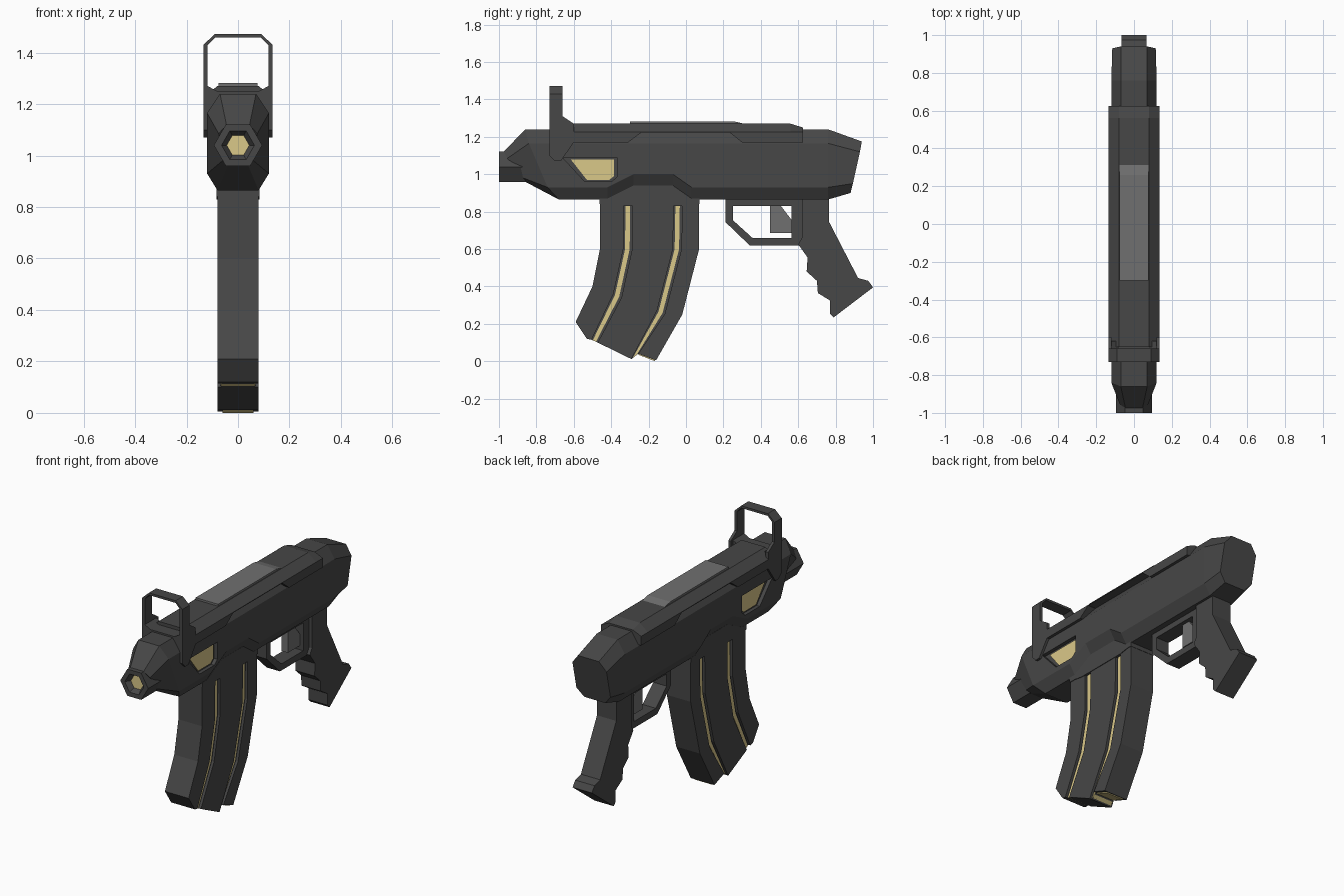
import bpy, bmesh, math

if bpy.data.objects.get("Cube"):
    bpy.data.objects.remove(bpy.data.objects["Cube"])


def material(name, rgb):
    m = bpy.data.materials.new(name)
    m.use_nodes = True
    m.diffuse_color = (*rgb, 1)
    m.node_tree.nodes["Principled BSDF"].inputs["Base Color"].default_value = (*rgb, 1)
    return m


dark = material("dark gunmetal", (.063, .063, .063))
grey = material("mid grey", (.16, .16, .16))
gold = material("pale gold", (.70, .58, .25))


def loft(name, rings, *mats):
    """Skin a row of rings with equal point counts and cap both ends."""
    bm = bmesh.new()
    rows = [[bm.verts.new(p) for p in ring] for ring in rings]
    n = len(rows[0])
    for a, b in zip(rows, rows[1:]):
        for i in range(n):
            bm.faces.new((a[i], a[(i + 1) % n], b[(i + 1) % n], b[i]))
    bm.faces.new(rows[0])
    last = bm.faces.new(rows[-1])
    last.material_index = len(mats) - 1
    bmesh.ops.recalc_face_normals(bm, faces=bm.faces)
    me = bpy.data.meshes.new(name)
    bm.to_mesh(me)
    bm.free()
    for m in mats:
        me.materials.append(m)
    ob = bpy.data.objects.new(name, me)
    bpy.context.collection.objects.link(ob)
    return ob


def side_prism(name, yz, x0, x1, mat):
    return loft(name, [[(x, y, z) for y, z in yz] for x in (x0, x1)], mat)


def front_prism(name, half, y0, y1, mat):
    xz = half + [(-x, z) for x, z in reversed(half)]
    return loft(name, [[(x, y, z) for x, z in xz] for y in (y0, y1)], mat)


def mirrored(half):
    """Close a ring from its +x points, listed top to bottom."""
    return half + [(-x, y, z) for x, y, z in reversed(half)]


# Receiver: octagonal loft, lower chamfer lifts around the magazine well
def section(y, lift=0):
    return mirrored([(.07, y, 1.24), (.12, y, 1.165),
                     (.12, y, .93 + lift), (.08, y, .865 + lift)])


nose = mirrored([(.045, -.975, 1.12), (.075, -.955, 1.085), (.06, -.87, .98), (.04, -.86, .96)])
shoulder = mirrored([(.07, -.86, 1.24), (.12, -.84, 1.165), (.12, -.74, .93), (.08, -.68, .865)])
butt = mirrored([(.07, .94, 1.175), (.115, .93, 1.12), (.115, .892, .95), (.07, .88, .90)])
receiver = loft("receiver", [nose, shoulder, section(-.42), section(-.28, .07),
                             section(-.07, .07), section(.03), section(.76), butt], dark)

# Recessed gold side windows
opening = [(-.66, 1.09), (-.37, 1.09), (-.37, .985), (-.40, .96), (-.54, .96)]
pane = [(-.615, 1.078), (-.385, 1.078), (-.385, .99), (-.41, .97), (-.53, .97)]
for s, label in ((1, "left"), (-1, "right")):
    cutter = side_prism("window_cutter", opening, s * .098, s * .2, dark)
    mod = receiver.modifiers.new("window", 'BOOLEAN')
    mod.operation = 'DIFFERENCE'
    mod.solver = 'EXACT'
    mod.object = cutter
    bpy.context.view_layer.objects.active = receiver
    bpy.ops.object.modifier_apply(modifier=mod.name)
    bpy.data.objects.remove(cutter)
    side_prism(label + "_window", pane, s * .095, s * .103, gold)


# Hexagonal muzzle with a funnel bore ending in gold
def hexagon(r, y):
    return [(r * math.cos(i * math.pi / 3), y, 1.04 + r * math.sin(i * math.pi / 3))
            for i in range(6)]


loft("muzzle", [hexagon(.094, -.72), hexagon(.094, -1), hexagon(.064, -1),
                hexagon(.044, -.97)], dark, gold)


# Top cover: overhanging roof whose eave is notched in the middle
def roof(y, eave, top=1.27):
    return mirrored([(.08, y, top), (.135, y, 1.226), (.135, y, eave), (.11, y, eave)])


loft("top_cover", [roof(-.65, 1.17), roof(-.31, 1.17), roof(-.24, 1.222), roof(.235, 1.222),
                   roof(.30, 1.17), roof(.56, 1.17), roof(.625, 1.17, 1.25)], dark)
side_prism("top_plate", [(-.30, 1.26), (-.30, 1.282), (.26, 1.282), (.32, 1.268), (.32, 1.26)],
           -.076, .076, grey)

# Front sight: side cheeks, cradle and bridge
cheek = [(-.73, 1.43), (-.66, 1.43), (-.66, 1.31), (-.60, 1.27), (-.60, 1.17),
         (-.67, 1.07), (-.70, 1.07), (-.73, 1.10)]
for s, label in ((1, "left"), (-1, "right")):
    side_prism(label + "_sight_cheek", cheek, s * .118, s * .135, dark)
front_prism("sight_cradle", [(.08, 1.25), (.128, 1.275), (.128, 1.16)], -.729, -.62, dark)
loft("sight_bridge", [[(x, y, z) for y, z in ((-.73, z0), (-.66, z0), (-.66, z1), (-.73, z1))]
                      for x, z0, z1 in ((-.135, 1.41, 1.43), (-.09, 1.458, 1.472),
                                        (.09, 1.458, 1.472), (.135, 1.41, 1.43))], dark)

# Magazine: three dark shells split by grooves over a core with gold strips
front = [(-.46, .87), (-.46, .60), (-.50, .40), (-.59, .21)]
groove_a = [(-.333, .87), (-.335, .60), (-.388, .36), (-.505, .115)]
groove_b = [(-.285, .87), (-.288, .60), (-.345, .34), (-.472, .10)]
groove_c = [(-.065, .87), (-.07, .60), (-.155, .27), (-.292, .012)]
groove_d = [(-.02, .87), (-.024, .60), (-.113, .255), (-.255, .04)]
back = [(.07, .87), (.07, .60), (-.02, .25), (-.16, .005)]


def shell(name, a, b, half, mat):
    side_prism(name, a + b[::-1], -half, half, mat)


def between(a, b, t):
    return [(p[0] + (q[0] - p[0]) * t, p[1] + (q[1] - p[1]) * t) for p, q in zip(a, b)]


shell("magazine_front", front + [(-.53, .12)], groove_a, .08, dark)
shell("magazine_middle", groove_b, groove_c, .08, dark)
shell("magazine_rear", groove_d, back, .08, dark)
for label, a, b in (("front", groove_a, groove_b), ("rear", groove_c, groove_d)):
    shell(label + "_groove_floor", a, b, .064, dark)
    shell(label + "_gold_strip", between(a, b, .2), between(a, b, .72), .068, gold)
side_prism("magazine_foot_plate", [(-.25, .05), (-.17, .016), (-.165, .0), (-.255, .035)],
           -.06, .06, gold)

# Collar where the magazine enters the receiver
side_prism("magazine_collar", [(-.462, .87), (-.42, .87), (-.28, .94), (-.07, .94), (.03, .87),
                               (.072, .87), (.072, .84), (.04, .84), (-.02, .83),
                               (-.36, .83), (-.42, .84), (-.462, .84)], -.084, .084, dark)

# Trigger guard as a closed loop of walls
outer = [(.21, .87), (.21, .745), (.34, .62), (.62, .62), (.62, .87)]
inner = [(.25, .83), (.25, .755), (.355, .66), (.565, .66), (.565, .83)]
h = .045
loop = [[(-h, *o), (h, *o), (h, *i), (-h, *i)] for o, i in zip(outer, inner)]
loft("trigger_guard", loop, dark)
side_prism("guard_top", [(.21, .87), (.25, .83), (.565, .83), (.62, .87)], -h, h, dark)
side_prism("trigger", [(.45, .84), (.50, .84), (.565, .755), (.565, .685), (.45, .685)],
           -.022, .022, grey)

# Pistol grip with finger steps
side_prism("grip", [(.62, .87), (.765, .87), (.765, .745), (.92, .445), (.975, .43), (1.0, .395),
                    (.79, .235), (.77, .255), (.77, .325), (.705, .365), (.70, .43),
                    (.645, .48), (.65, .555), (.60, .625), (.62, .66)], -.065, .065, dark)
